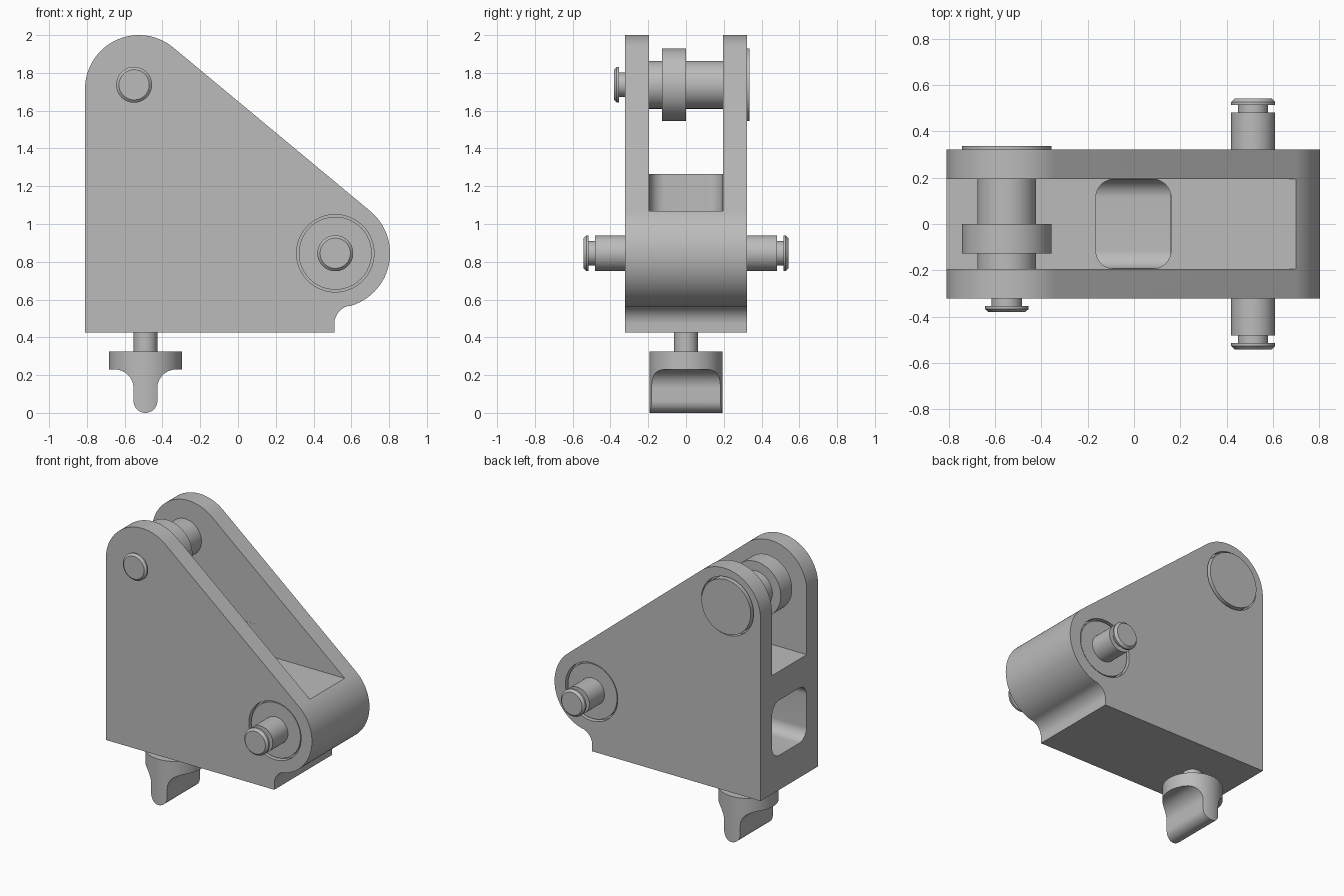
import bpy, bmesh, math
from mathutils import Vector

if "Cube" in bpy.data.objects:
    bpy.data.objects.remove(bpy.data.objects["Cube"])

grey = bpy.data.materials.new("grey metal")
grey.diffuse_color = (0.5, 0.5, 0.5, 1)
grey.use_nodes = True
grey.node_tree.nodes["Principled BSDF"].inputs["Base Color"].default_value = grey.diffuse_color

# Axis maps: (u, v, w) -> world, with w along the extrusion / turning axis
MAPS = {"x": lambda u, v, w: Vector((w, u, v)),
        "y": lambda u, v, w: Vector((u, w, v)),
        "z": lambda u, v, w: Vector((u, v, w))}


def finish(name, bm):
    bmesh.ops.recalc_face_normals(bm, faces=bm.faces)
    me = bpy.data.meshes.new(name)
    bm.to_mesh(me)
    bm.free()
    me.materials.append(grey)
    ob = bpy.data.objects.new(name, me)
    bpy.context.collection.objects.link(ob)
    return ob


def prism(name, pts, axis, a, b):
    """Extrude a 2D outline along an axis from a to b."""
    bm, f = bmesh.new(), MAPS[axis]
    lo = [bm.verts.new(f(u, v, a)) for u, v in pts]
    hi = [bm.verts.new(f(u, v, b)) for u, v in pts]
    bm.faces.new(lo)
    bm.faces.new(hi)
    n = len(pts)
    for i in range(n):
        j = (i + 1) % n
        bm.faces.new((lo[i], lo[j], hi[j], hi[i]))
    return finish(name, bm)


def turned(name, cu, cv, axis, profile, n=64):
    """Solid of revolution from (position, radius) steps along an axis."""
    bm, f = bmesh.new(), MAPS[axis]
    rings = [[bm.verts.new(f(cu + r * math.cos(2 * math.pi * i / n),
                             cv + r * math.sin(2 * math.pi * i / n), w))
              for i in range(n)] for w, r in profile]
    bm.faces.new(rings[0])
    bm.faces.new(rings[-1])
    for p, q in zip(rings, rings[1:]):
        for i in range(n):
            j = (i + 1) % n
            bm.faces.new((p[i], p[j], q[j], q[i]))
    return finish(name, bm)


def arc(cu, cv, r, a0, a1, n=24):
    return [(cu + r * math.cos(math.radians(a0 + (a1 - a0) * i / n)),
             cv + r * math.sin(math.radians(a0 + (a1 - a0) * i / n))) for i in range(n + 1)]


def rounded(u0, u1, v0, v1, r):
    return (arc(u1 - r, v1 - r, r, 0, 90, 12) + arc(u0 + r, v1 - r, r, 90, 180, 12)
            + arc(u0 + r, v0 + r, r, 180, 270, 12) + arc(u1 - r, v0 + r, r, 270, 360, 12))


def boolean(ob, tool, op="DIFFERENCE"):
    tool.hide_render = True
    m = ob.modifiers.new("cut", "BOOLEAN")
    m.operation, m.solver, m.object = op, "EXACT", tool
    bpy.context.view_layer.objects.active = ob
    bpy.ops.object.modifier_apply(modifier=m.name)
    bpy.data.objects.remove(tool, do_unlink=True)


# Main body outline: tall rounded corner, sloping edge, rounded nose, small cove
TX, TZ, NX, NZ = -0.525, 1.715, 0.515, 0.845
tilt = math.degrees(math.atan2(NX - TX, TZ - NZ))
tilt = 90 - math.degrees(math.atan2(TZ - NZ, NX - TX))
cove = math.degrees(math.atan2(0.47 - NZ, 0.61 - NX))
outline = ([(-0.81, 0.425)] + arc(TX, TZ, 0.285, 180, tilt, 40)
           + arc(NX, NZ, 0.29, tilt, cove, 40)
           + arc(0.61, 0.47, 0.1, 180 + cove, 180, 16) + [(0.51, 0.425)])
body = prism("body", outline, "y", -0.322, 0.322)

# Stepped slot between the cheek plates
boolean(body, prism("slot_cutter", [(-1.2, 1.265), (0, 1.265), (0, 1.068), (1.2, 1.068),
                                    (1.2, 2.3), (-1.2, 2.3)], "y", -0.195, 0.195))
# Rounded window running in from the back edge
boolean(body, prism("window_cutter", rounded(-0.193, 0.193, 0.67, 1.06, 0.08), "x", -1.2, 0.158))
# Vertical pocket opening into the window
boolean(body, prism("pocket_cutter", rounded(-0.165, 0.16, -0.194, 0.194, 0.08), "z", 0.75, 1.6))
# Counterbores for the axle discs and the upper pin head
for s in (-1, 1):
    boolean(body, turned("bore_cutter", NX, NZ, "y", [(s * 0.28, 0.205), (s * 0.4, 0.205)]))
boolean(body, turned("bore_cutter", -0.55, 1.737, "y", [(0.28, 0.205), (0.4, 0.205)]))

# Lower axle: grooved, chamfered ends and discs set in the counterbores
half = [(0.312, 0.193), (0.312, 0.095), (0.482, 0.095), (0.482, 0.065),
        (0.515, 0.065), (0.515, 0.095), (0.528, 0.095), (0.543, 0.08)]
turned("lower_axle", NX, NZ, "y", [(-w, r) for w, r in reversed(half)] + half)

# Upper pin with collar, back head and grooved front tip
turned("upper_pin", -0.55, 1.737, "y",
       [(-0.38, 0.08), (-0.367, 0.095), (-0.355, 0.095), (-0.355, 0.065), (-0.315, 0.065),
        (-0.315, 0.127), (-0.128, 0.127), (-0.128, 0.193), (0, 0.193), (0, 0.127),
        (0.25, 0.127), (0.25, 0.193), (0.337, 0.193)])

# Thumb screw: shank plus a round knob pinched into a grip
turned("screw_shank", -0.49, 0, "z", [(0.3, 0.063), (0.46, 0.063)])
knob = turned("screw_knob", -0.49, 0, "z", [(-0.01, 0.193), (0.325, 0.193)], 96)
grip = (arc(-0.49, 0.063, 0.063, 180, 360, 24) + arc(-0.327, 0.13, 0.1, 180, 90, 16)
        + [(-0.2, 0.23), (-0.2, 0.4), (-0.78, 0.4), (-0.78, 0.23)]
        + arc(-0.653, 0.13, 0.1, 90, 0, 16))
boolean(knob, prism("grip_cutter", grip, "y", -0.3, 0.3), "INTERSECT")

# Smooth curved faces, keep hard edges
for ob in list(bpy.context.scene.objects):
    bpy.ops.object.select_all(action="DESELECT")
    ob.select_set(True)
    bpy.context.view_layer.objects.active = ob
    bpy.ops.object.shade_smooth_by_angle(angle=math.radians(30))
